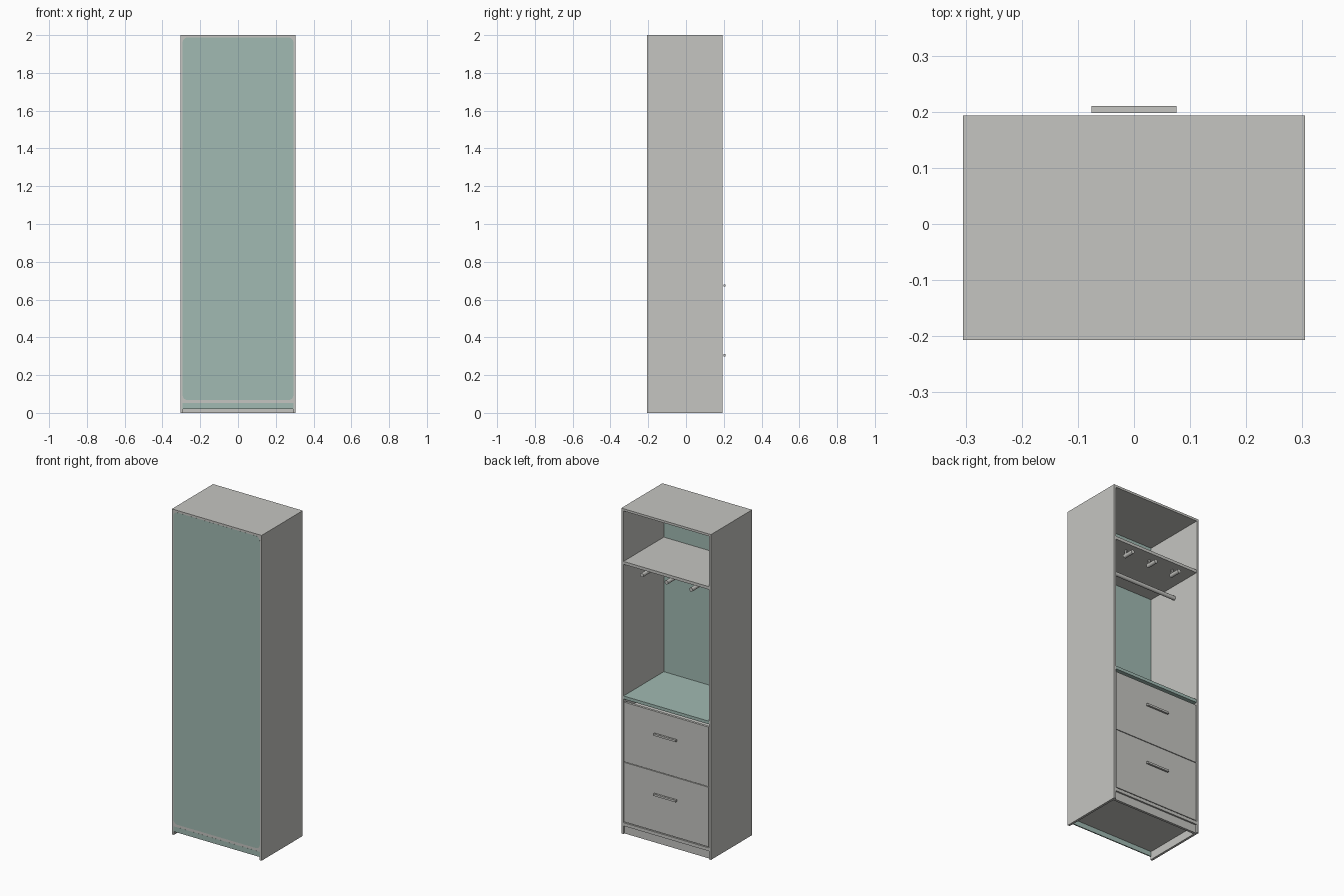
import bpy, bmesh, math
from mathutils import Matrix

cube = bpy.data.objects.get("Cube")
if cube:
    bpy.data.objects.remove(cube, do_unlink=True)


def material(name, rgb):
    m = bpy.data.materials.new(name)
    m.use_nodes = True
    m.diffuse_color = (*rgb, 1)
    m.node_tree.nodes["Principled BSDF"].inputs["Base Color"].default_value = (*rgb, 1)
    return m


GREY = material("warm grey", (0.56, 0.56, 0.535))
GREEN = material("sage green", (0.355, 0.49, 0.445))


def finish(name, bm, mat):
    bmesh.ops.recalc_face_normals(bm, faces=bm.faces)
    me = bpy.data.meshes.new(name)
    bm.to_mesh(me)
    bm.free()
    me.materials.append(mat)
    ob = bpy.data.objects.new(name, me)
    bpy.context.collection.objects.link(ob)
    return ob


def box(name, x, y, z, mat=GREY):
    """Box from (min, max) pairs."""
    bm = bmesh.new()
    bmesh.ops.create_cube(bm, size=1)
    for v in bm.verts:
        v.co = [r[0] if c < 0 else r[1] for c, r in zip(v.co, (x, y, z))]
    return finish(name, bm, mat)


def rod(name, centre, radius, length, axis):
    bm = bmesh.new()
    turn = Matrix.Rotation(math.pi / 2, 4, "Y" if axis == "X" else "X")
    bmesh.ops.create_cone(bm, cap_ends=True, segments=20, radius1=radius,
                          radius2=radius, depth=length,
                          matrix=Matrix.Translation(centre) @ turn)
    ob = finish(name, bm, GREY)
    for p in ob.data.polygons:
        p.use_smooth = len(p.vertices) == 4
    return ob


def rounded_plate(name, x, y, z, r, mat):
    """Upright plate with rounded corners, facing along y."""
    bm = bmesh.new()
    verts = []
    for q, (cx, cz) in enumerate([(x[1] - r, z[1] - r), (x[0] + r, z[1] - r),
                                  (x[0] + r, z[0] + r), (x[1] - r, z[0] + r)]):
        for i in range(7):
            a = math.pi / 2 * (q + i / 6)
            verts.append(bm.verts.new((cx + r * math.cos(a), y[0], cz + r * math.sin(a))))
    face = bm.faces.new(verts)
    out = bmesh.ops.extrude_face_region(bm, geom=[face])["geom"]
    for v in out:
        if isinstance(v, bmesh.types.BMVert):
            v.co.y = y[1]
    return finish(name, bm, mat)


W, T = 0.305, 0.014            # half width, board thickness
FRONT, OPEN = -0.2065, 0.193   # closed face and open face
IN = W - T
inner = (-IN, IN)

# Carcase
for side, s in (("left", 1), ("right", -1)):
    box(side + "_side", sorted((s * IN, s * W)), (FRONT, OPEN), (0, 2))
box("top_board", inner, (FRONT, OPEN), (2 - T, 2))
box("base_board", inner, (-0.2, OPEN), (0.05, 0.07))
box("plinth", inner, (0.168, 0.183), (0, 0.05))

# Closed face: green lining, grey border, rounded outer sheet and lower strip
box("panel_lining", inner, (-0.205, -0.2), (0.02, 2 - T), GREEN)
box("panel_border", inner, (FRONT, -0.205), (0.02, 2 - T))
rounded_plate("outer_panel", (-0.293, 0.293), (-0.207, FRONT), (0.068, 1.987), 0.025, GREEN)
box("lower_strip", (-0.293, 0.293), (-0.207, FRONT), (0.02, 0.052), GREEN)

# Shelves
box("hat_shelf", inner, (-0.2, 0.191), (1.657, 1.675))
box("seat_shelf", inner, (-0.2, 0.191), (0.829, 0.848), GREEN)

# Drawers with bar handles
for i, name in enumerate(("lower", "upper")):
    z = 0.075 + 0.37 * i
    box(name + "_drawer_front", (-IN + 0.003, IN - 0.003), (0.176, 0.191), (z, z + 0.366))
    box(name + "_drawer_box", (-0.275, 0.275), (-0.18, 0.176), (z + 0.02, z + 0.33))
    box(name + "_handle", (-0.076, 0.076), (0.198, 0.21), (z + 0.224, z + 0.236))

# Hanging rail and coat pegs
rod("hanging_rail", (0, 0, 1.578), 0.012, 2 * IN, "X")
for i, x in enumerate((-0.167, 0, 0.167)):
    rod(f"coat_peg_{i + 1}", (x, 0.155, 1.623), 0.012, 0.07, "Y")
    box(f"peg_stem_{i + 1}", (x - 0.005, x + 0.005), (0.125, 0.135), (1.625, 1.657))
